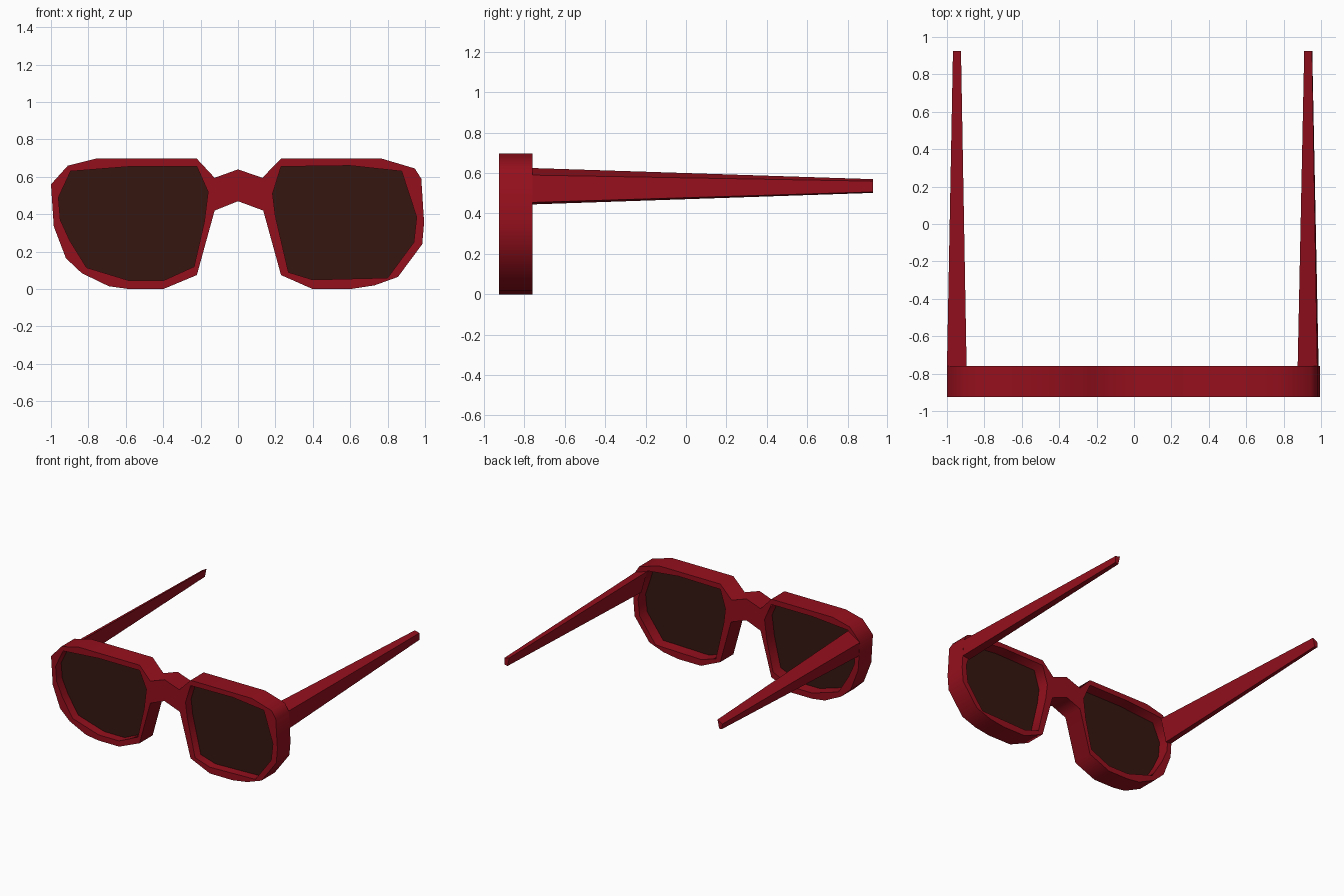
import bpy
import bmesh
from math import radians

if "Cube" in bpy.data.objects:
    bpy.data.objects.remove(bpy.data.objects["Cube"])


def material(name, color):
    m = bpy.data.materials.new(name)
    m.diffuse_color = (*color, 1)
    m.use_nodes = True
    m.node_tree.nodes["Principled BSDF"].inputs["Base Color"].default_value = m.diffuse_color
    return m


RED = material("red_plastic", (0.30, 0.005, 0.012))
DARK = material("dark_lens", (0.035, 0.008, 0.005))
FRONT, BACK, TIP, LENS_Y = -0.925, -0.76, 0.925, -0.855

# Front-view outlines as (x, z)
outline = [(-1, .56), (-.91, .66), (-.76, .697), (-.22, .697), (-.125, .595), (0, .64),
           (.13, .595), (.23, .697), (.77, .697), (.945, .645), (.98, .59), (.995, .355),
           (.985, .24), (.855, .065), (.73, .02), (.60, 0), (.40, 0), (.23, .075),
           (.135, .42), (0, .47), (-.125, .42), (-.22, .075), (-.40, 0), (-.58, 0),
           (-.69, .015), (-.835, .085), (-.92, .165), (-.985, .335)]
left_hole = [(-.895, .63), (-.58, .655), (-.22, .655), (-.16, .52), (-.18, .36), (-.235, .12),
             (-.40, .045), (-.58, .045), (-.81, .115), (-.90, .26), (-.95, .37), (-.96, .49)]
right_hole = [(.23, .655), (.60, .66), (.875, .63), (.955, .385), (.94, .25), (.80, .06),
              (.60, .055), (.40, .05), (.27, .09), (.20, .39), (.185, .51)]


def mesh_object(name, bm, mat):
    bmesh.ops.recalc_face_normals(bm, faces=bm.faces)
    me = bpy.data.meshes.new(name)
    bm.to_mesh(me)
    bm.free()
    me.materials.append(mat)
    ob = bpy.data.objects.new(name, me)
    bpy.context.collection.objects.link(ob)
    return ob


# Rim and bridge: filled flat curve with two holes, extruded in depth
cu = bpy.data.curves.new("frame", 'CURVE')
cu.dimensions = '2D'
cu.fill_mode = 'BOTH'
cu.extrude = (BACK - FRONT) / 2
for loop in (outline, left_hole, right_hole):
    sp = cu.splines.new('POLY')
    sp.points.add(len(loop) - 1)
    for p, (x, z) in zip(sp.points, loop):
        p.co = (x, z, 0, 1)
    sp.use_cyclic_u = True
cu.materials.append(RED)
frame = bpy.data.objects.new("frame", cu)
bpy.context.collection.objects.link(frame)
frame.location.y = (FRONT + BACK) / 2
frame.rotation_euler.x = radians(90)
bpy.context.view_layer.objects.active = frame
frame.select_set(True)
bpy.ops.object.convert(target='MESH')

# Flat lenses recessed in the rim
for name, loop in (("left_lens", left_hole), ("right_lens", right_hole)):
    bm = bmesh.new()
    bm.faces.new([bm.verts.new((x, LENS_Y, z)) for x, z in loop])
    mesh_object(name, bm, DARK)


# Temple arms: four-sided tapered bars
def temple(name, base, tip):
    bm = bmesh.new()
    a = [bm.verts.new((x, BACK, z)) for x, z in base]
    b = [bm.verts.new((x, TIP, z)) for x, z in tip]
    bm.faces.new(a)
    bm.faces.new(b)
    for i in range(4):
        j = (i + 1) % 4
        bm.faces.new((a[i], a[j], b[j], b[i]))
    mesh_object(name, bm, RED)


temple("left_temple", [(-.895, .625), (-1, .56), (-.99, .45), (-.94, .445)],
       [(-.925, .57), (-.968, .545), (-.965, .505), (-.94, .502)])
temple("right_temple", [(.875, .625), (.98, .59), (.987, .455), (.925, .445)],
       [(.91, .57), (.952, .56), (.953, .507), (.925, .502)])
